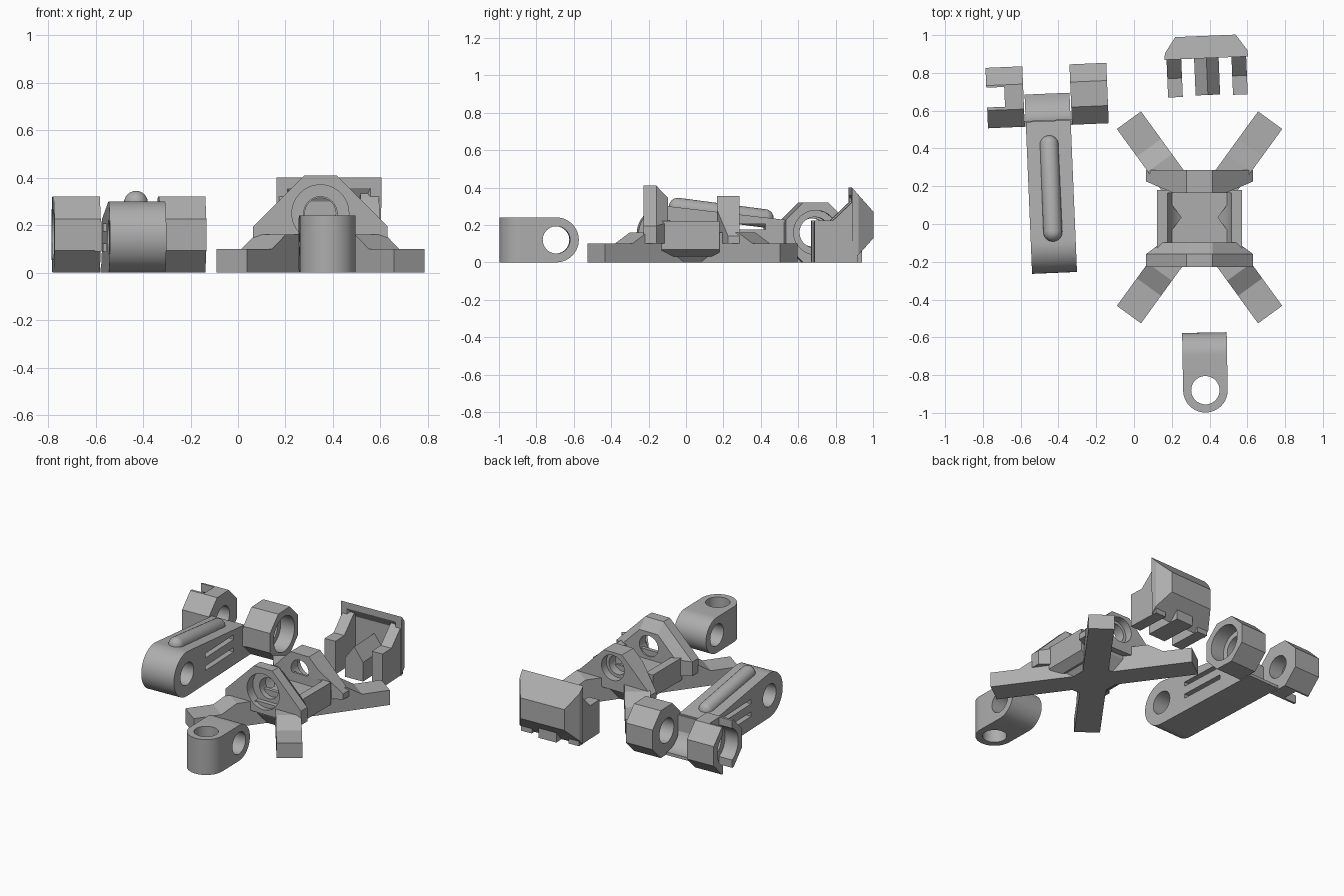
import bpy, bmesh
from math import sin, cos, pi, radians
from mathutils import Vector, Matrix

cube = bpy.data.objects.get("Cube")
if cube:
    bpy.data.objects.remove(cube, do_unlink=True)

grey = bpy.data.materials.new("plain grey")
grey.use_nodes = True
tone = (0.42, 0.42, 0.42, 1)
grey.diffuse_color = tone
grey.node_tree.nodes["Principled BSDF"].inputs["Base Color"].default_value = tone


def finish(name, bm):
    bmesh.ops.recalc_face_normals(bm, faces=bm.faces)
    mesh = bpy.data.meshes.new(name)
    bm.to_mesh(mesh)
    bm.free()
    mesh.materials.append(grey)
    obj = bpy.data.objects.new(name, mesh)
    bpy.context.collection.objects.link(obj)
    return obj


def place3(axis, a, b, t):
    return Vector({'x': (t, a, b), 'y': (a, t, b), 'z': (a, b, t)}[axis])


def loft(name, axis, sections):
    """Join equal-length profiles, each given as (position, points)."""
    bm = bmesh.new()
    rings = [[bm.verts.new(place3(axis, a, b, t)) for a, b in pts] for t, pts in sections]
    bm.faces.new(rings[0])
    bm.faces.new(rings[-1])
    n = len(rings[0])
    for r, s in zip(rings, rings[1:]):
        for i in range(n):
            bm.faces.new((r[i], r[(i + 1) % n], s[(i + 1) % n], s[i]))
    return finish(name, bm)


def extrude(name, axis, pts, lo, hi):
    return loft(name, axis, [(lo, pts), (hi, pts)])


def arc(cx, cy, r, start, end, n=24):
    return [(cx + r * cos(radians(start + (end - start) * i / n)),
             cy + r * sin(radians(start + (end - start) * i / n))) for i in range(n + 1)]


def rod(name, axis, a, b, r, lo, hi):
    return extrude(name, axis, arc(a, b, r, 0, 360, 48)[:-1], lo, hi)


def block(name, x, y, z):
    return extrude(name, 'z', [(x[0], y[0]), (x[1], y[0]), (x[1], y[1]), (x[0], y[1])], *z)


def hull(name, points):
    bm = bmesh.new()
    for p in points:
        bm.verts.new(p)
    bmesh.ops.convex_hull(bm, input=bm.verts)
    return finish(name, bm)


def cut(obj, *tools, operation='DIFFERENCE'):
    bpy.context.view_layer.objects.active = obj
    for tool in tools:
        mod = obj.modifiers.new("cut", 'BOOLEAN')
        mod.operation, mod.object, mod.solver = operation, tool, 'EXACT'
        bpy.ops.object.modifier_apply(modifier=mod.name)
        bpy.data.objects.remove(tool, do_unlink=True)
    return obj


def settle(objs, x, y, angle=0):
    for o in objs:
        o.matrix_world = Matrix.Translation((x, y, 0)) @ Matrix.Rotation(radians(angle), 4, 'Z') @ o.matrix_world
        bpy.ops.object.select_all(action='DESELECT')
        o.select_set(True)
        bpy.context.view_layer.objects.active = o
        bpy.ops.object.shade_smooth_by_angle(angle=radians(25))


# Four-legged base: stepped legs
base = []
leg = [(0, 0), (.636, 0), (.636, .1), (.456, .1), (.357, .16), (0, .16)]
for i, a in enumerate((54, 126, 234, 306)):
    o = extrude("base_leg_%d" % (i + 1), 'y', leg, -.079, .079)
    o.matrix_world = Matrix.Rotation(radians(a), 4, 'Z')
    base.append(o)

# Base core with a rounded trough
core = hull("base_core", [(sx * x, y, z) for sx in (-1, 1) for x, y, z in (
    (.13, -.175, 0), (.13, .155, 0), (.2, -.23, .08), (.2, .21, .08), (.2, -.23, .16), (.2, .21, .16))])
side = hull("base_side_block", [(sx * x, y, z) for sx in (-1, 1) for x, y, z in (
    (.17, -.165, .03), (.17, .145, .03), (.225, -.165, .07), (.225, .145, .07),
    (.225, -.165, .22), (.225, .145, .22))])
for o in (core, side):
    cut(o, rod("cutter", 'y', 0, .25, .172, -.14, .13))
base += [core, side]


def gable(width, foot, shoulder, top, peak):
    return [(-width, foot), (width, foot), (width, shoulder), (peak, top), (-peak, top), (-width, shoulder)]


# Bearing walls at both ends of the base
front = gable(.283, .1, .195, .41, .068)
front_wall = loft("front_bearing_wall", 'y', [
    (-.262, front), (-.194, front), (-.132, gable(.2, .1, .213, .345, .068))])
cut(front_wall, rod("cutter", 'y', 0, .25, .12, -.3, -.2), rod("cutter", 'y', 0, .25, .07, -.3, 0))
rear = gable(.283, .1, .14, .355, .068)
rear_wall = loft("rear_bearing_wall", 'y', [
    (.13, gable(.14, .1, .283, .355, .068)), (.19, rear), (.252, rear)])
cut(rear_wall, rod("cutter", 'y', 0, .25, .085, .2, .3), rod("cutter", 'y', 0, .25, .065, 0, .3))
base += [front_wall, rear_wall]
settle(base, .347, .035)

# Cross-drilled link: two rounded outlines intersected
link = extrude("cross_link", 'z', [(.118, .31), (-.118, .31)] + arc(0, 0, .118, 180, 360), 0, .24)
cut(link, extrude("cutter", 'x', [(-.2, 0)] + arc(.185, .12, .12, -90, 90) + [(-.2, .24)], -.2, .2),
    operation='INTERSECT')
cut(link, rod("cutter", 'z', 0, 0, .075, -.1, .4), rod("cutter", 'x', .185, .12, .073, -.3, .3))
settle([link], .378, -.88, 1)

# Long arm with rounded end, side slots and concave fork seat
outline = [(.01, 0), (.01, .02)] + arc(0, .16, .14, 270, 180, 16) + [(-.135, .225)]
outline += arc(-.79, .15, .15, 83, 270)
arm = extrude("long_arm", 'x', outline, -.119, .119)
cut(arm, rod("cutter", 'x', -.79, .15, .075, -.3, .3),
    *[block("cutter", (-.3, .3), (-.58, -.26), (z - .015, z + .015)) for z in (.105, .19)])

# Raised rib along the arm
bm = bmesh.new()
bmesh.ops.create_uvsphere(bm, u_segments=24, v_segments=16, radius=.05)
for v in bm.verts:
    v.co.z += .233 if v.co.z > 0.001 else -.233
rib = finish("arm_rib", bm)
rib.matrix_world = Matrix.Translation((0, -.4925, .265)) @ Vector((0, .465, -.06)).to_track_quat('Z', 'X').to_matrix().to_4x4()

# Octagonal fork ends
octagon = arc(0, .16, .16 / cos(pi / 8), 22.5, 382.5, 8)[:-1]
right_end = extrude("right_fork_end", 'x', octagon, .125, .32)
cut(right_end, rod("cutter", 'x', 0, .16, .118, .22, .4), rod("cutter", 'x', 0, .16, .082, 0, .4))
left_end = extrude("left_fork_end", 'x', octagon, -.32, -.125)
cut(left_end, rod("cutter", 'x', 0, .16, .118, -.4, -.225), rod("cutter", 'x', 0, .16, .075, -.4, 0),
    block("cutter", (-.4, -.225), (-.05, .055), (-.1, .5)))
# Bar joining both fork ends
bar = block("fork_bar", (-.15, .15), (-.16, -.13), (.09, .215))
settle([arm, rib, right_end, left_end, bar], -.46, .68, 2.4)

# Bevelled shield-like foot shell
shell = hull("foot_shell", [(sx * x, y, z) for sx in (-1, 1) for x, y, z in (
    (.222, 0, .4), (.218, .035, .36), (.16, .118, .27), (.16, .118, .13),
    (.218, .035, .04), (.218, 0, 0))])
cut(shell, hull("cutter", [(sx * x, y, z) for sx in (-1, 1) for x, y, z in (
    (.19, -.02, .39), (.15, .035, .3), (.15, .035, .04), (.19, -.02, -.01))]))

# Clip prongs on the shell
clip = [(-.2, 0), (.03, 0), (.03, .345), (0, .32), (-.1, .225), (-.2, .225)]
prongs = [extrude(side_name + "_prong", 'x', clip, s * .172 - .039, s * .172 + .039)
          for side_name, s in (("left", 1), ("right", -1))]
ridge = [(-.065, 0), (.065, 0), (.065, .13), (0, .22), (-.065, .13)]
prongs.append(extrude("middle_prong", 'y', ridge, -.195, .06))
settle([shell] + prongs, .383, .878, 2.4)
